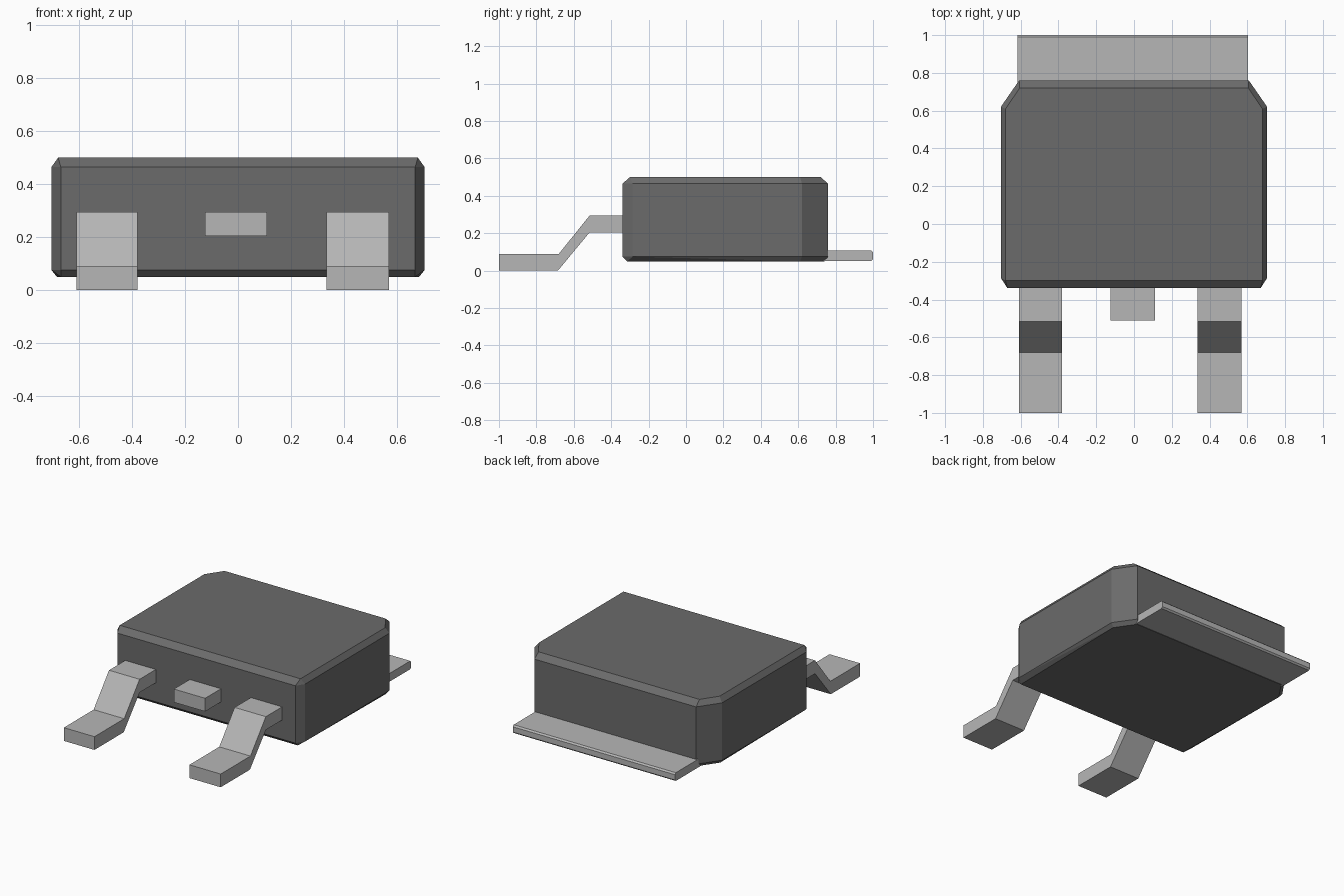
import bpy
import bmesh

cube = bpy.data.objects.get("Cube")
if cube:
    bpy.data.objects.remove(cube, do_unlink=True)


def make_material(name, grey):
    mat = bpy.data.materials.new(name)
    mat.use_nodes = True
    colour = (grey, grey, grey, 1.0)
    mat.diffuse_color = colour
    mat.node_tree.nodes["Principled BSDF"].inputs["Base Color"].default_value = colour
    return mat


dark_plastic = make_material("dark grey plastic", 0.147)
tin_metal = make_material("light grey metal", 0.47)


def finish(name, bm, mat):
    bmesh.ops.recalc_face_normals(bm, faces=bm.faces)
    mesh = bpy.data.meshes.new(name)
    bm.to_mesh(mesh)
    bm.free()
    mesh.materials.append(mat)
    obj = bpy.data.objects.new(name, mesh)
    bpy.context.collection.objects.link(obj)
    return obj


def extrude_profile(name, profile, x0, x1, mat):
    """Sweep a closed (y, z) profile from x0 to x1."""
    bm = bmesh.new()
    face = bm.faces.new([bm.verts.new((x0, y, z)) for y, z in profile])
    out = bmesh.ops.extrude_face_region(bm, geom=[face])["geom"]
    moved = [v for v in out if isinstance(v, bmesh.types.BMVert)]
    bmesh.ops.translate(bm, verts=moved, vec=(x1 - x0, 0, 0))
    return finish(name, bm, mat)


# Body: half outlines at several heights, mirrored and wrapped in a convex hull
rings = [
    (0.05, [(0.67, -0.315), (0.685, 0.61), (0.595, 0.74)]),
    (0.075, [(0.67, -0.34), (0.705, -0.285), (0.705, 0.62), (0.608, 0.76)]),
    (0.465, [(0.67, -0.34), (0.705, -0.285), (0.705, 0.62), (0.608, 0.76)]),
    (0.50, [(0.68, -0.30), (0.68, 0.61), (0.605, 0.72)]),
]
bm = bmesh.new()
for z, outline in rings:
    for x, y in outline:
        for side in (-1, 1):
            bm.verts.new((side * x, y, z))
bmesh.ops.convex_hull(bm, input=bm.verts[:])
bmesh.ops.dissolve_limit(bm, angle_limit=0.01, verts=bm.verts[:], edges=bm.edges[:])
finish("body", bm, dark_plastic)

# Bent outer leads
lead = [(-0.33, 0.295), (-0.515, 0.295), (-0.68, 0.09), (-1.0, 0.09),
        (-1.0, 0.0), (-0.685, 0.0), (-0.515, 0.205), (-0.33, 0.205)]
extrude_profile("right_lead", lead, -0.61, -0.38, tin_metal)
extrude_profile("left_lead", lead, 0.335, 0.57, tin_metal)

# Short cut-off middle lead
stub = [(-0.33, 0.295), (-0.51, 0.295), (-0.51, 0.205), (-0.33, 0.205)]
extrude_profile("middle_lead", stub, -0.125, 0.11, tin_metal)

# Heat tab at the back, with eased rear edges
tab = [(0.72, 0.052), (0.99, 0.052), (1.0, 0.062), (1.0, 0.098),
       (0.99, 0.108), (0.72, 0.108)]
extrude_profile("heat_tab", tab, -0.617, 0.603, tin_metal)
